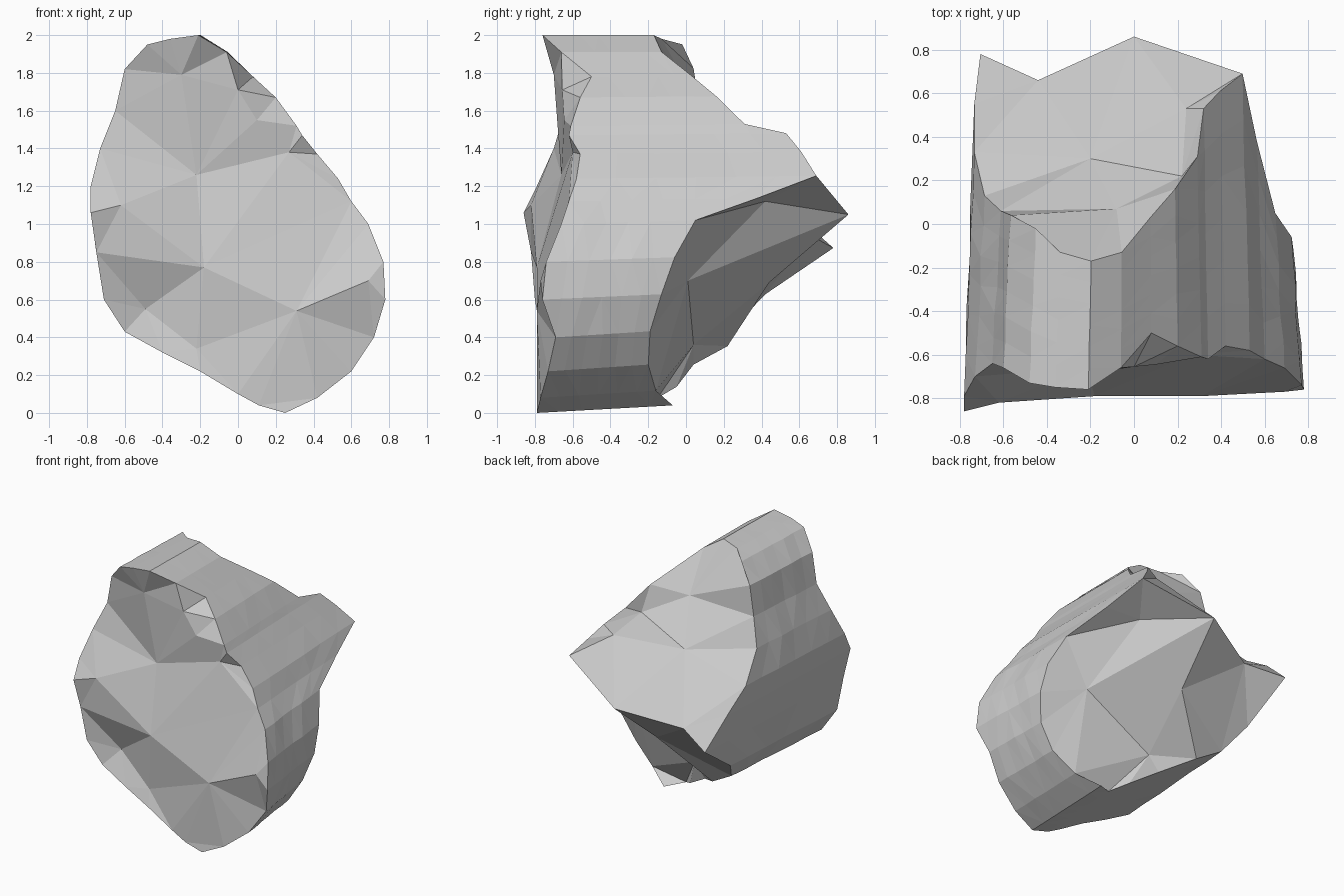
import bpy, bmesh, random
from mathutils import Vector
from mathutils.geometry import delaunay_2d_cdt

if "Cube" in bpy.data.objects:
    bpy.data.objects.remove(bpy.data.objects["Cube"])

random.seed(4)

# Boulder outline seen from the front: x, z, y of front rim, y of broken back rim
OUTLINE = [
    (.25, 0, -.79, -.07), (.42, .08, -.77, -.16), (.60, .22, -.73, -.20),
    (.72, .40, -.69, -.19), (.78, .60, -.76, -.13), (.77, .80, -.74, -.06),
    (.69, 1.0, -.66, .05), (.60, 1.12, -.62, .38), (.53, 1.24, -.58, .69),
    (.42, 1.37, -.56, .61), (.34, 1.47, -.62, .53), (.31, 1.52, -.61, .31),
    (.20, 1.67, -.56, .16), (.08, 1.78, -.50, .03), (-.06, 1.91, -.66, -.13),
    (-.21, 2.0, -.76, -.17), (-.36, 1.98, -.75, -.13), (-.48, 1.95, -.73, -.02),
    (-.60, 1.82, -.66, .04), (-.65, 1.60, -.64, .06), (-.73, 1.40, -.70, .13),
    (-.78, 1.20, -.79, .33), (-.78, 1.06, -.86, .55), (-.75, .85, -.82, .78),
    (-.71, .60, -.80, .42), (-.60, .43, -.77, .26), (-.40, .32, -.78, .22),
    (-.20, .22, -.79, .04), (0, .10, -.79, -.05), (.11, .04, -.79, -.15)]
# Inner corners of the fractured faces: x, y, z
FRONT = [(-.22, -.66, 1.26), (-.18, -.79, .77), (.31, -.79, .54),
         (-.30, -.70, 1.79), (0, -.655, 1.71), (.10, -.645, 1.55), (.27, -.60, 1.38),
         (-.62, -.82, 1.10), (-.49, -.70, .55), (-.22, -.75, .34), (.69, -.77, .70)]
BACK = [(0, .86, 1.05), (-.44, .66, .94), (-.20, .30, 1.34), (.22, .22, 1.48),
        (.24, .53, 1.42), (.43, .01, .70), (-.06, .44, .69), (.30, .42, 1.12),
        (-.10, .04, .36), (-.08, .07, 1.63)]
SEGMENTS = 6

bm = bmesh.new()
n = len(OUTLINE)

# Weathered side wall: rings running from the front rim to the back rim
rings = []
for k in range(SEGMENTS + 1):
    t = k / SEGMENTS
    j = .007 if 0 < k < SEGMENTS else 0
    ring = []
    for x, z, yf, yb in OUTLINE:
        jit = 1 + random.uniform(-j, j)
        xx = x * (1 - .06 * t) * jit
        zz = z + .04 * t * (1 - z / 2)
        ring.append(bm.verts.new((xx, yf + (yb - yf) * t, zz)))
    rings.append(ring)
for a, b in zip(rings, rings[1:]):
    for i in range(n):
        m = (i + 1) % n
        bm.faces.new((a[i], a[m], b[m], b[i]))


def fractured_face(rim, inner, ridges=()):
    """Close a rim with facets meeting at the inner corners."""
    verts = rim + [bm.verts.new(p) for p in inner]
    flat = [Vector((v.co.x, v.co.z)) for v in verts]
    edges = [(i, (i + 1) % n) for i in range(n)] + list(ridges)
    _, _, tris, orig, _, _ = delaunay_2d_cdt(flat, edges, [], 1, 1e-5)
    for tri in tris:
        try:
            bm.faces.new([verts[orig[i][0]] for i in tri])
        except (ValueError, IndexError):
            pass


# Front: ledge edges around the chipped top and the broad upper facet
fractured_face(rings[0], FRONT, [(n, n + 3), (n, n + 5), (n + 3, n + 4),
                                 (n + 4, n + 5), (n + 4, 13), (n + 5, 12)])
# The back has a crest from the right spur over the peak to the left tip
fractured_face(rings[-1], BACK, [(8, n), (n, n + 1), (n + 1, 23)])

bmesh.ops.triangulate(bm, faces=[f for f in bm.faces if len(f.verts) > 3])
bmesh.ops.recalc_face_normals(bm, faces=bm.faces)
mesh = bpy.data.meshes.new("boulder")
bm.to_mesh(mesh)
bm.free()
bpy.context.collection.objects.link(bpy.data.objects.new("boulder", mesh))
